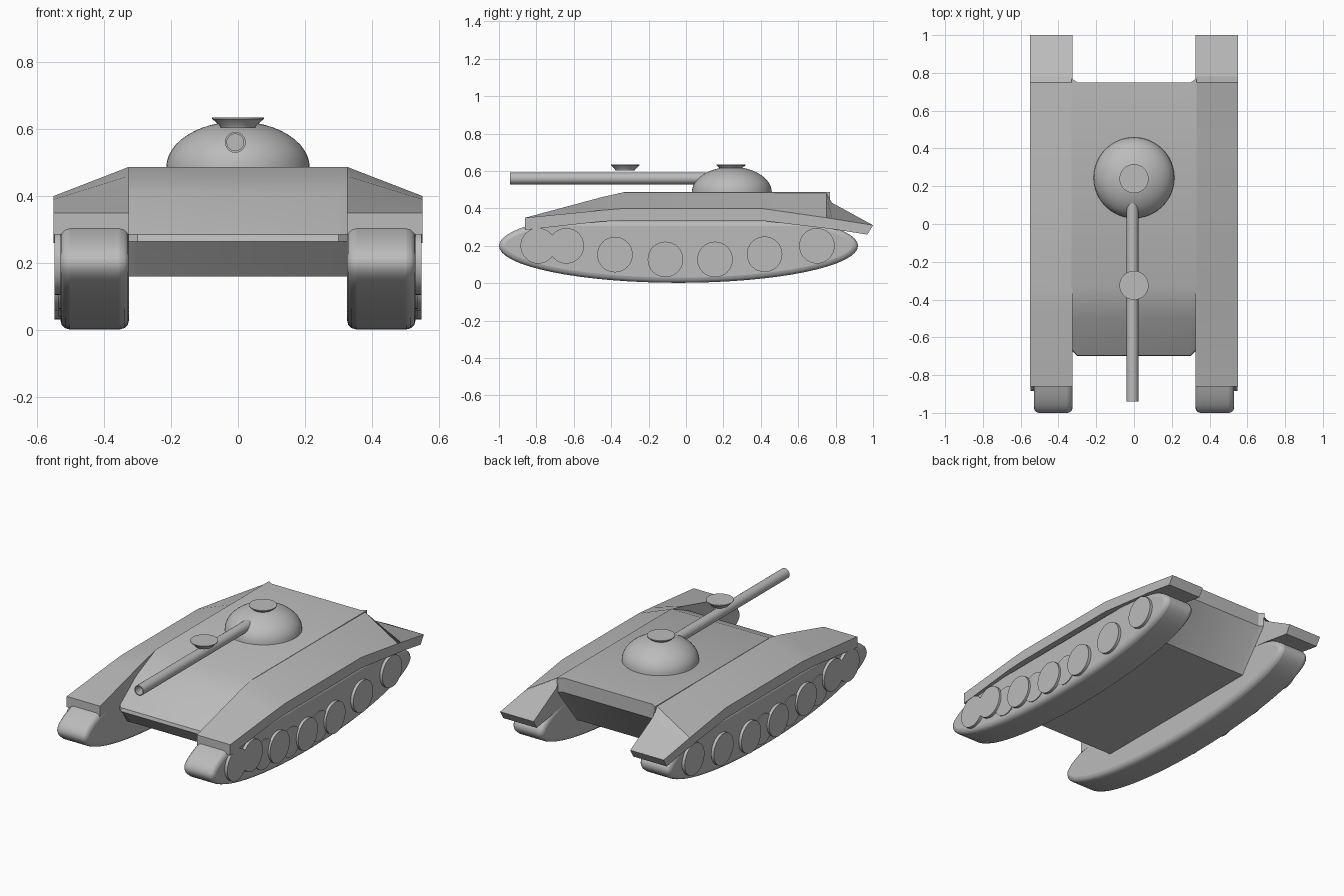
import bpy
import bmesh
import math

cube = bpy.data.objects.get("Cube")
if cube:
    bpy.data.objects.remove(cube, do_unlink=True)

grey = bpy.data.materials.new("plain_grey")
grey.use_nodes = True
COLOUR = (0.5, 0.5, 0.5, 1)
grey.diffuse_color = COLOUR
grey.node_tree.nodes["Principled BSDF"].inputs["Base Color"].default_value = COLOUR


def finish(bm, name, mirror=False, bevel=0, angle=30):
    """Turn a bmesh into a shaded object."""
    bmesh.ops.recalc_face_normals(bm, faces=bm.faces)
    mesh = bpy.data.meshes.new(name)
    bm.to_mesh(mesh)
    bm.free()
    mesh.materials.append(grey)
    ob = bpy.data.objects.new(name, mesh)
    bpy.context.collection.objects.link(ob)
    bpy.ops.object.select_all(action="DESELECT")
    ob.select_set(True)
    bpy.context.view_layer.objects.active = ob
    bpy.ops.object.shade_smooth_by_angle(angle=math.radians(angle))
    if bevel:
        mod = ob.modifiers.new("rounded_edges", "BEVEL")
        mod.width, mod.segments = bevel, 3
        mod.limit_method, mod.angle_limit = "ANGLE", math.radians(50)
    if mirror:
        ob.modifiers.new("mirror", "MIRROR")
    return ob


def loft(sections, name, closed=True, **kw):
    """Bridge equal rings of points, capping both ends."""
    bm = bmesh.new()
    rings = [[bm.verts.new(p) for p in s] for s in sections]
    n = len(rings[0])
    for a, b in zip(rings, rings[1:]):
        for i in range(n):
            j = (i + 1) % n
            bm.faces.new((a[i], a[j], b[j], b[i]))
    if closed:
        bm.faces.new(rings[0])
        bm.faces.new(rings[-1])
    return finish(bm, name, **kw)


def lathe(profile, name, centre, axis="Z", steps=40, **kw):
    """Spin (radius, height) points round an axis through centre."""
    cx, cy, cz = centre
    rings = []
    for r, h in profile:
        ring = []
        for k in range(steps):
            t = math.tau * k / steps
            u, v = r * math.cos(t), r * math.sin(t)
            p = {"X": (h, u, v), "Y": (u, h, v), "Z": (u, v, h)}[axis]
            ring.append((cx + p[0], cy + p[1], cz + p[2]))
        rings.append(ring)
    return loft(rings, name, **kw)


# Central hull: side profile carried across the width, drawn in at the edges
profile = [(-0.33, 0.487), (-0.5, 0.41), (-0.695, 0.285), (-0.70, 0.265),
           (-0.60, 0.16), (0.58, 0.16), (0.75, 0.40), (0.75, 0.487)]
hull = []
for x in (-0.33, -0.30, 0.30, 0.33):
    ring = []
    for y, z in profile:
        if abs(x) > 0.31:
            y += 0.03 if y < -0.6 else 0.02 if y > 0.7 else 0
        ring.append((x, y, z))
    hull.append(ring)
loft(hull, "hull")

# Sloping fenders: station y, inner top, outer top, underside
stations = [(-0.86, 0.35, 0.35, 0.285), (-0.45, 0.46, 0.39, 0.33),
            (-0.33, 0.487, 0.40, 0.335), (0.40, 0.487, 0.40, 0.335),
            (0.75, 0.485, 0.35, 0.293), (0.78, 0.43, 0.345, 0.29),
            (1.0, 0.31, 0.31, 0.26)]
fender = []
for y, inner, outer, under in stations:
    back = 0.03 if y > 0.9 else 0
    fender.append([(0.325, y, inner), (0.55, y, outer),
                   (0.55, y - back, under), (0.325, y - back, under)])
loft(fender, "fenders", mirror=True, angle=15)

# Boat-shaped tracks
outline = []
for k in range(64):
    t = math.tau * k / 64
    outline.append((-0.04 + 0.96 * math.cos(t), min(0.335, 0.2 + 0.198 * math.sin(t))))
track = [[(x, y, z) for y, z in outline] for x in (0.325, 0.53)]
loft(track, "tracks", mirror=True, bevel=0.028)

# Road wheels: large outer discs, with shallower ones between
for i, (y, z) in enumerate([(-0.79, 0.2), (-0.64, 0.2), (-0.38, 0.153), (-0.11, 0.127),
                            (0.155, 0.127), (0.42, 0.155), (0.70, 0.2)]):
    lathe([(0.095, 0.5), (0.095, 0.548)], f"wheel_{i + 1}", (0, y, z), "X",
          steps=32, mirror=True)
for i, (y, z) in enumerate([(-0.51, 0.153), (-0.25, 0.13), (0.02, 0.122)]):
    lathe([(0.09, 0.5), (0.09, 0.535)], f"inner_wheel_{i + 1}", (0, y, z), "X",
          steps=32, mirror=True)

# Domed turret
dome = [(0.214 * math.cos(a), 0.137 * math.sin(a))
        for a in (math.pi / 2 * k / 12 for k in range(12))] + [(0.004, 0.137)]
lathe(dome, "turret", (0, 0.245, 0.485), steps=48)

# Flared hatch on the turret and matching disc over the barrel
for name, y in (("turret_hatch", 0.24), ("barrel_disc", -0.325)):
    lathe([(0.052, 0), (0.055, 0.008), (0.077, 0.027), (0.077, 0.031)],
          name, (0, y, 0.603), steps=32)

# Barrel with hollow muzzle
lathe([(0.031, 0.15), (0.031, -0.94), (0.025, -0.94), (0.025, -0.86)],
      "gun_barrel", (-0.008, 0, 0.56), "Y", steps=24)
